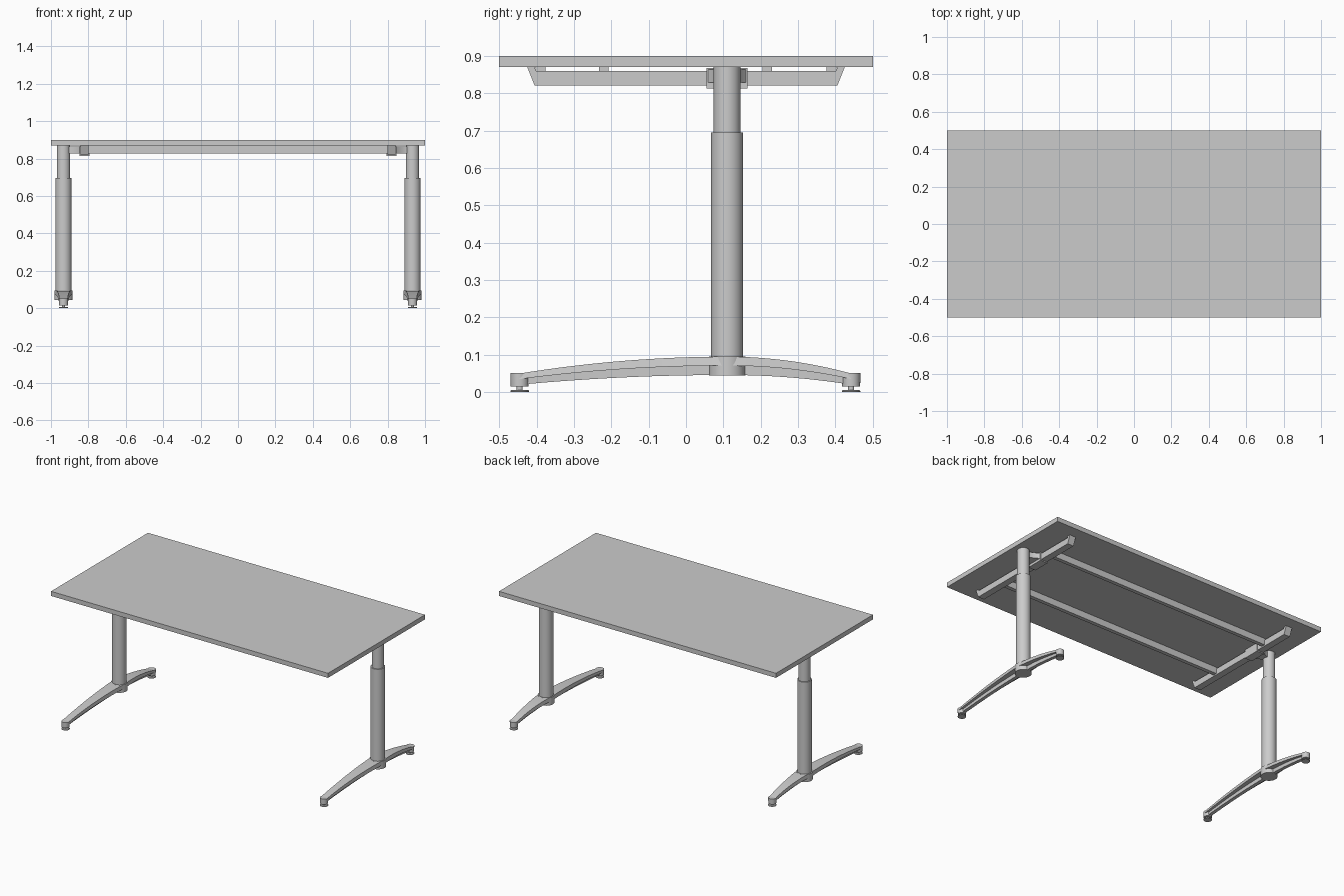
import bpy, bmesh, math

if "Cube" in bpy.data.objects:
    bpy.data.objects.remove(bpy.data.objects["Cube"])

LEG_X, LEG_Y = 0.933, 0.11


def finish(name, bm, smooth=False):
    bmesh.ops.recalc_face_normals(bm, faces=bm.faces[:])
    me = bpy.data.meshes.new(name)
    bm.to_mesh(me)
    bm.free()
    ob = bpy.data.objects.new(name, me)
    bpy.context.collection.objects.link(ob)
    if smooth:
        bpy.context.view_layer.objects.active = ob
        ob.select_set(True)
        bpy.ops.object.shade_smooth_by_angle(angle=math.radians(35))
        ob.select_set(False)
    return ob


def loft(name, rings, smooth=False):
    """Closed solid through a series of matching rings."""
    bm = bmesh.new()
    vs = [[bm.verts.new(p) for p in r] for r in rings]
    n = len(vs[0])
    for a, b in zip(vs, vs[1:]):
        for i in range(n):
            j = (i + 1) % n
            bm.faces.new((a[i], a[j], b[j], b[i]))
    bm.faces.new(vs[0])
    bm.faces.new(vs[-1])
    return finish(name, bm, smooth)


def box(name, x0, x1, y0, y1, z0, z1):
    rings = [[(x0, y0, z), (x1, y0, z), (x1, y1, z), (x0, y1, z)] for z in (z0, z1)]
    return loft(name, rings)


def cylinder(name, x, y, profile, n=32):
    """Turned part; profile is (radius, z) from bottom to top."""
    rings = [[(x + r * math.cos(2 * math.pi * i / n),
               y + r * math.sin(2 * math.pi * i / n), z) for i in range(n)]
             for r, z in profile]
    return loft(name, rings, True)


def foot_arm(side, x, y_end):
    """T-section arm: wide tapering flange above a narrow rib."""
    flange, rib = [], []
    for i in range(17):
        t = i / 16
        y = LEG_Y + (y_end - LEG_Y) * t
        top, mid, low = (0.095 - 0.045 * t * t, 0.071 - 0.036 * t * t,
                         0.046 - 0.026 * t * t)
        w = 0.025 + 0.023 * (1 - t) ** 1.4
        wt = w * 0.9
        flange.append([(x - w, y, mid), (x + w, y, mid), (x + wt, y, top), (x - wt, y, top)])
        r = 0.011
        rib.append([(x - r, y, low), (x + r, y, low),
                    (x + r, y, mid + 0.004), (x - r, y, mid + 0.004)])
    loft(side + "_flange", flange, True)
    loft(side + "_rib", rib, True)


# Table top
box("table_top", -1, 1, -0.5, 0.5, 0.87, 0.9)

for s, side in ((-1, "left"), (1, "right")):
    x = s * LEG_X
    # Telescopic column
    cylinder(side + "_outer_column", x, LEG_Y, [(0.043, 0.06), (0.043, 0.695)], 40)
    cylinder(side + "_inner_column", x, LEG_Y, [(0.036, 0.66), (0.036, 0.87)], 40)

    # Arched foot with hub, toes and levelling pads
    cylinder(side + "_foot_hub", x, LEG_Y, [(0.049, 0.045), (0.049, 0.095)], 40)
    for y_end, end in ((-0.445, "front"), (0.442, "back")):
        part = f"{side}_{end}_foot"
        foot_arm(part, x, y_end)
        cylinder(part + "_toe", x, y_end, [(0.024, 0.015), (0.025, 0.051)], 24)
        cylinder(part + "_stem", x, y_end, [(0.008, 0.004), (0.008, 0.018)], 16)
        cylinder(part + "_pad", x, y_end, [(0.025, 0), (0.025, 0.003), (0.022, 0.006)], 24)

    # Cross beam with slanted raised ends
    prof = [(-0.425, 0.87), (-0.405, 0.82), (0.405, 0.82), (0.425, 0.87),
            (0.405, 0.87), (0.402, 0.86), (-0.402, 0.86), (-0.405, 0.87)]
    loft(side + "_cross_beam", [[(s * bx, y, z) for y, z in prof] for bx in (0.799, 0.843)])
    for k in (-1, 1):
        box(f"{side}_spacer_{'front' if k < 0 else 'back'}", s * 0.81, s * 0.832,
            k * 0.39 - 0.014, k * 0.39 + 0.014, 0.858, 0.87)

    # Clamp around the beam and curved arm to the column
    box(side + "_clamp", s * 0.795, s * 0.848, LEG_Y - 0.055, LEG_Y + 0.055, 0.813, 0.868)
    edge = [(0.845 + 0.075 * t, 0.02 + 0.033 * (1 - t) ** 2)
            for t in [i / 8 for i in range(9)]]
    outline = ([(s * ex, LEG_Y + ey) for ex, ey in edge]
               + [(s * ex, LEG_Y - ey) for ex, ey in reversed(edge)])
    loft(side + "_column_arm", [[(px, py, z) for px, py in outline]
                                for z in (0.828, 0.864)], True)

# Long rails under the top
for y, name in ((-0.22, "front_rail"), (0.217, "back_rail")):
    box(name, -0.805, 0.805, y - 0.0125, y + 0.0125, 0.828, 0.87)
